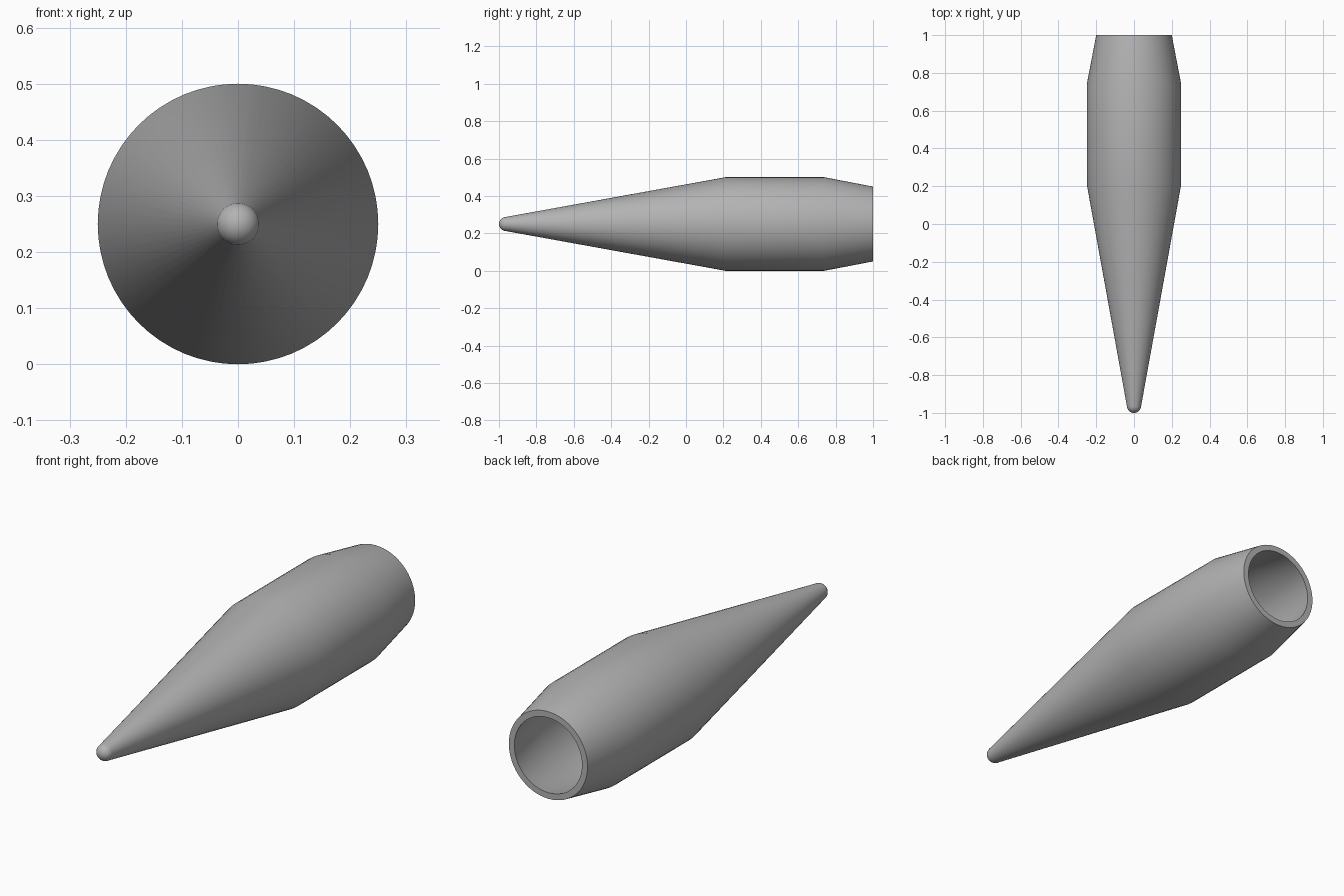
import bpy, bmesh, math
from mathutils import Matrix, Vector

cube = bpy.data.objects.get("Cube")
if cube:
    bpy.data.objects.remove(cube, do_unlink=True)

SEGMENTS = 64
AXIS_HEIGHT = 0.25
TIP_RADIUS = 0.038

grey = bpy.data.materials.new("plain grey")
grey.use_nodes = True
colour = (0.45, 0.45, 0.45, 1)
grey.diffuse_color = colour
grey.node_tree.nodes["Principled BSDF"].inputs["Base Color"].default_value = colour

# Profile as (radius, y): rounded tip, cone, straight body, tail taper
profile = []
for i in range(9):
    a = math.pi / 2 * i / 8
    profile.append((TIP_RADIUS * math.sin(a), -1 + TIP_RADIUS * (1 - math.cos(a))))
profile += [(0.25, 0.21), (0.25, 0.74), (0.2, 1.0)]
# Flat rim, then the hollow inside following the outer wall
profile += [(0.172, 1.0), (0.222, 0.74), (0.222, 0.21), (0.012, -0.95), (0, -0.95)]

# Turn the profile about the long axis
bm = bmesh.new()
verts = [bm.verts.new((r, y, 0)) for r, y in profile]
edges = [bm.edges.new(pair) for pair in zip(verts, verts[1:])]
bmesh.ops.spin(bm, geom=verts + edges, cent=(0, 0, 0), axis=(0, 1, 0),
               angle=math.tau, steps=SEGMENTS, use_duplicate=False)
bmesh.ops.remove_doubles(bm, verts=bm.verts, dist=0.0001)
bmesh.ops.recalc_face_normals(bm, faces=bm.faces)
bmesh.ops.transform(bm, matrix=Matrix.Translation(Vector((0, 0, AXIS_HEIGHT))), verts=bm.verts)

mesh = bpy.data.meshes.new("hollow_nose_cone")
bm.to_mesh(mesh)
bm.free()
mesh.materials.append(grey)
body = bpy.data.objects.new("hollow_nose_cone", mesh)
bpy.context.collection.objects.link(body)

# Smooth walls, crisp rim
bpy.ops.object.select_all(action="DESELECT")
body.select_set(True)
bpy.context.view_layer.objects.active = body
bpy.ops.object.shade_smooth_by_angle(angle=math.radians(30))
